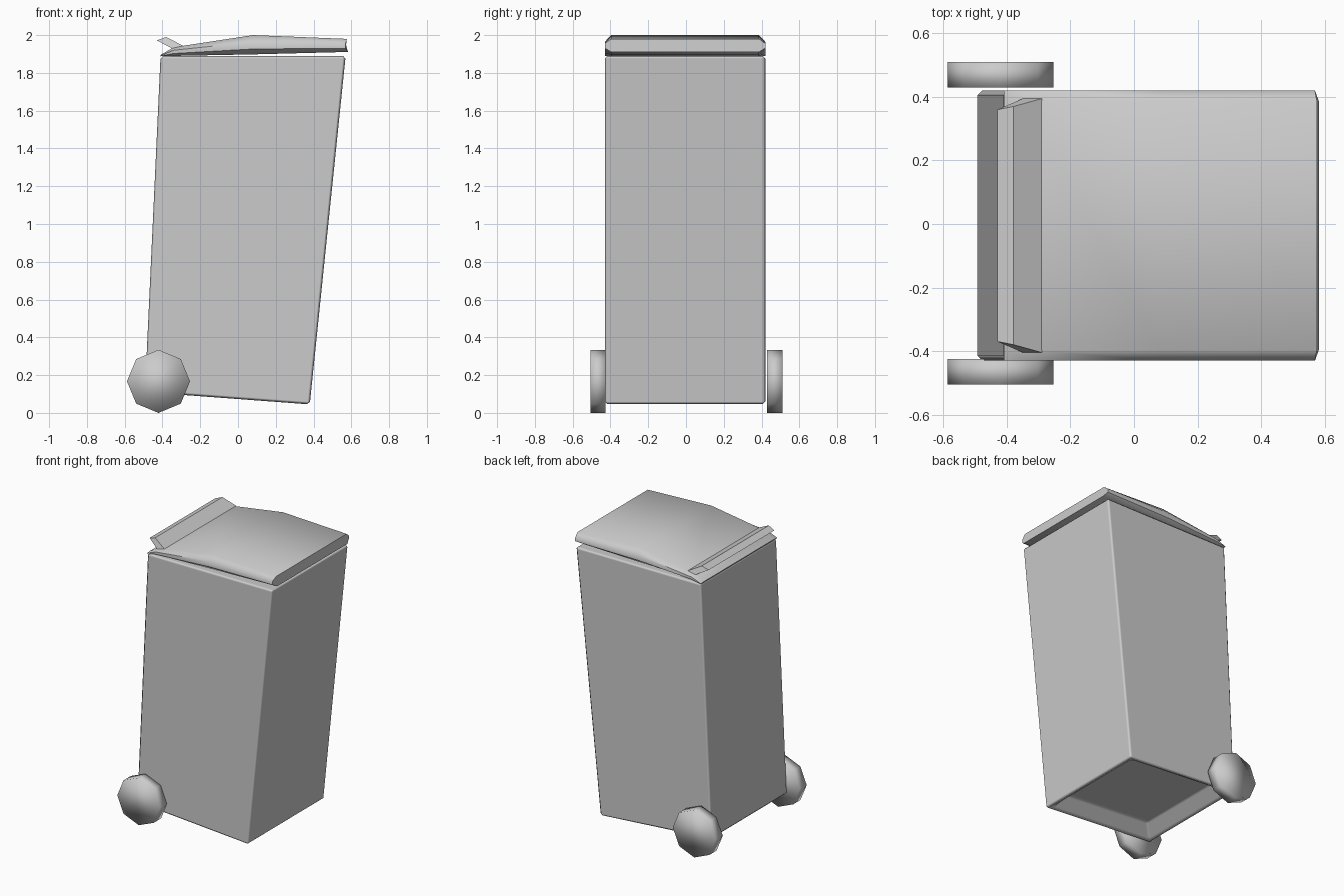
import bpy, bmesh
from math import radians, pi
from mathutils import Matrix

if "Cube" in bpy.data.objects:
    bpy.data.objects.remove(bpy.data.objects["Cube"])

YC = -0.005  # bin centre line


def finish(bm, name, angle, bevel=0.0):
    bmesh.ops.recalc_face_normals(bm, faces=bm.faces)
    me = bpy.data.meshes.new(name)
    bm.to_mesh(me)
    bm.free()
    ob = bpy.data.objects.new(name, me)
    bpy.context.collection.objects.link(ob)
    bpy.ops.object.select_all(action='DESELECT')
    ob.select_set(True)
    bpy.context.view_layer.objects.active = ob
    bpy.ops.object.shade_smooth_by_angle(angle=radians(angle))
    if bevel:
        m = ob.modifiers.new("edge", 'BEVEL')
        m.width, m.segments, m.limit_method = bevel, 1, 'ANGLE'
        m.harden_normals = True
    return ob


def prism(profile):
    """Side profile of (x, z, half width) points spanned across y."""
    bm = bmesh.new()
    a = [bm.verts.new((x, YC - w, z)) for x, z, w in profile]
    b = [bm.verts.new((x, YC + w, z)) for x, z, w in profile]
    n = len(a)
    for i in range(n):
        j = (i + 1) % n
        bm.faces.new((a[i], a[j], b[j], b[i]))
    bm.faces.new(a)
    bm.faces.new(b[::-1])
    bmesh.ops.recalc_face_normals(bm, faces=bm.faces)
    return bm


# Tapered body with a recessed underside
W = 0.425
bm = prism([(-0.41, 1.89, W), (0.57, 1.89, W), (0.38, 0.045, W), (-0.493, 0.11, W)])
bm.normal_update()
base = min(bm.faces, key=lambda f: f.normal.z)
bmesh.ops.inset_individual(bm, faces=[base], thickness=0.04)
bmesh.ops.inset_individual(bm, faces=[base], thickness=0.11, depth=-0.08)
finish(bm, "bin_body", 180, 0.015)

# Lid: chamfered cross-sections lofted from hinge to front lip
stations = [(-0.41, 1.888, 1.895, 0.0), (-0.34, 1.89, 1.936, 0.0),
            (0.08, 1.898, 2.0, 0.0), (0.57, 1.911, 1.98, 0.012)]
bm = bmesh.new()
rings = []
for x, lo, hi, lip in stations:
    t = hi - lo
    half = [(0.392, lo, lip), (W, lo + 0.28 * t, 0), (W, hi - 0.35 * t, 0), (0.392, hi, lip * 0.5)]
    ring = [(x + d, YC + y, z) for y, z, d in half]
    ring += [(x + d, YC - y, z) for y, z, d in reversed(half)]
    rings.append([bm.verts.new(p) for p in ring])
for r, s in zip(rings, rings[1:]):
    for i in range(8):
        j = (i + 1) % 8
        bm.faces.new((r[i], r[j], s[j], s[i]))
bm.faces.new(rings[0])
bm.faces.new(rings[-1][::-1])
finish(bm, "lid", 50)

# Raised grip flap at the back of the lid
bm = prism([(-0.43, 1.972, 0.365), (-0.38, 1.99, 0.375),
            (-0.29, 1.943, 0.40), (-0.35, 1.93, 0.40)])
finish(bm, "lid_grip", 30)

# Eight-sided wheels, smooth all over
for name, y in (("wheel_front", -0.465), ("wheel_back", 0.47)):
    bm = bmesh.new()
    bmesh.ops.create_cone(bm, cap_ends=True, segments=8, radius1=0.167, radius2=0.167, depth=0.08,
                          matrix=Matrix.Translation((-0.421, y, 0.167)) @ Matrix.Rotation(pi / 2, 4, 'X'))
    finish(bm, name, 180)
